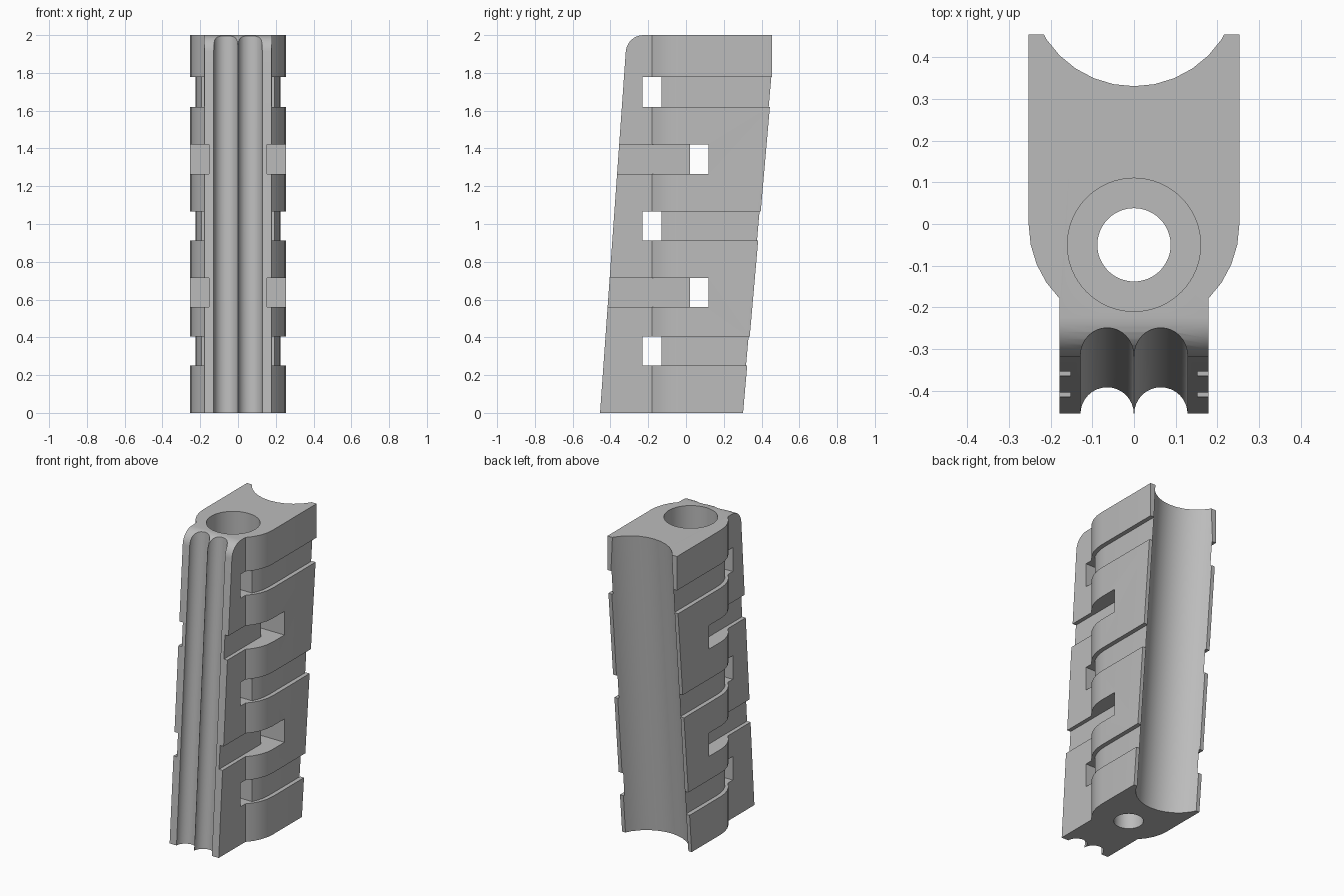
import bpy, bmesh
from math import sin, cos, pi, radians

if "Cube" in bpy.data.objects:
    bpy.data.objects.remove(bpy.data.objects["Cube"], do_unlink=True)

FRONT_LEAN, BACK_LEAN = 0.0715, 0.0877
HALF = 0.253      # half width of the body
RAIL = 0.178      # half width of the front rail

grey = bpy.data.materials.new("plain grey")
grey.use_nodes = True
grey.diffuse_color = (0.5, 0.5, 0.5, 1)
grey.node_tree.nodes["Principled BSDF"].inputs["Base Color"].default_value = (0.5, 0.5, 0.5, 1)


def prism(name, points, low, high, lean=0.0, sideways=False):
    """Extrude a plan outline along z, or a side outline along x; lean shifts y with z."""
    bm = bmesh.new()
    rings = []
    for h in (low, high):
        if sideways:
            rings.append([bm.verts.new((h, a, b)) for a, b in points])
        else:
            rings.append([bm.verts.new((a, b + lean * h, h)) for a, b in points])
    bm.faces.new(rings[0])
    bm.faces.new(rings[1])
    n = len(points)
    for i in range(n):
        j = (i + 1) % n
        bm.faces.new((rings[0][i], rings[0][j], rings[1][j], rings[1][i]))
    bmesh.ops.recalc_face_normals(bm, faces=bm.faces)
    mesh = bpy.data.meshes.new(name)
    bm.to_mesh(mesh)
    bm.free()
    mesh.materials.append(grey)
    ob = bpy.data.objects.new(name, mesh)
    bpy.context.collection.objects.link(ob)
    return ob


def circle(cx, cy, r, n=32):
    return [(cx + r * cos(2 * pi * i / n), cy + r * sin(2 * pi * i / n)) for i in range(n)]


def arc(rx, ry, start, end, steps):
    angles = [radians(start + (end - start) * i / steps) for i in range(steps + 1)]
    return [(rx * cos(a), ry * sin(a)) for a in angles]


def mirrored(half):
    return half + [(-x, y) for x, y in reversed(half)]


def combine(target, cutter, operation="DIFFERENCE"):
    cutter.hide_render = True
    mod = target.modifiers.new("cut", "BOOLEAN")
    mod.operation, mod.solver, mod.object = operation, "EXACT", cutter
    bpy.context.view_layer.objects.active = target
    bpy.ops.object.modifier_apply(modifier=mod.name)
    bpy.data.objects.remove(cutter, do_unlink=True)


# Body: plan outline with rounded shoulders and a narrow front rail
plan = [(HALF, 0.7)] + arc(HALF, HALF, 0, -45, 4) + [(RAIL, -0.7)]
body = prism("grip_body", mirrored(plan), -0.1, 2.1)

# Leaning side profile with a rounded top front edge
fillet = [(-0.225 + 0.094 * cos(a), 1.906 + 0.094 * sin(a))
          for a in (radians(176 - 86 * i / 8) for i in range(9))]
profile = [(-0.455, 0)] + fillet + [(0.455, 2), (0.455, 1.745), (0.302, 0)]
combine(body, prism("side_profile", profile, -0.5, 0.5, sideways=True), "INTERSECT")

# Hollow back
combine(body, prism("back_scoop", circle(0, 0.408, 0.2526), -0.2, 2.2, BACK_LEAN))

# Twin front flutes
for x in (-0.0645, 0.0645):
    combine(body, prism("front_flute", circle(x, -0.456, 0.064), -0.2, 2.2, FRONT_LEAN))

# Bolt hole with counterbore
combine(body, prism("bolt_hole", circle(0, -0.05, 0.088, 64), -0.2, 2.2))
combine(body, prism("counterbore", circle(0, -0.05, 0.16, 64), 1.82, 2.2))

# Bands recessed behind the shoulder, each with a cross window
recess = ([(0.4, -0.23), (0.4, 0.7), (0.225, 0.7)]
          + arc(0.225, HALF, 0, -30.9, 3))
for low, high in ((0.25, 0.405), (0.912, 1.067), (1.62, 1.777)):
    combine(body, prism("shoulder_band", mirrored(recess), low, high))

# Bands recessed along the front, each with a cross window further back
notch = [(0.4, 0.12), (0.4, -0.7), (0.153, -0.7), (0.153, 0.02)]
for low, high in ((0.56, 0.713), (1.265, 1.42)):
    combine(body, prism("front_band", mirrored(notch), low, high))

bpy.ops.object.select_all(action="DESELECT")
body.select_set(True)
bpy.context.view_layer.objects.active = body
bpy.ops.object.shade_smooth_by_angle(angle=radians(30))
